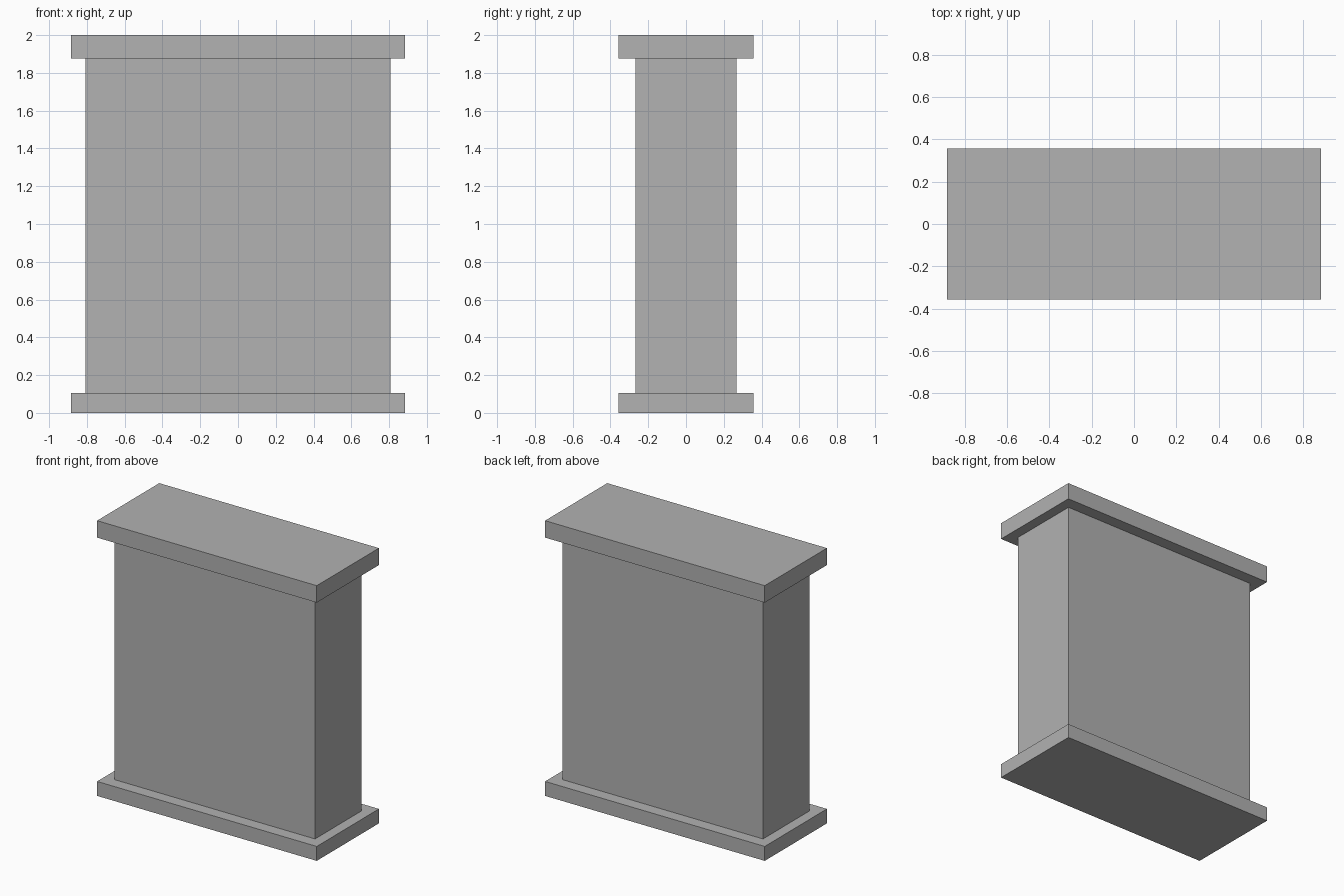
import bpy

if "Cube" in bpy.data.objects:
    bpy.data.objects.remove(bpy.data.objects["Cube"])

grey = bpy.data.materials.new("plain_grey")
grey.diffuse_color = (0.445, 0.445, 0.445, 1.0)
grey.use_nodes = True
grey.node_tree.nodes["Principled BSDF"].inputs["Base Color"].default_value = grey.diffuse_color


def box(name, width, depth, z0, z1):
    """Box centred on x and y, spanning z0 to z1."""
    bpy.ops.mesh.primitive_cube_add(size=1, location=(0, 0, (z0 + z1) / 2))
    ob = bpy.context.object
    ob.name = name
    ob.scale = (width, depth, z1 - z0)
    bpy.ops.object.transform_apply(location=False, rotation=False, scale=True)
    ob.data.materials.append(grey)
    return ob


BASE_TOP, CAP_BOTTOM = 0.105, 1.877

# Bottom slab, wall body and top slab
box("base_slab", 1.766, 0.714, 0.0, BASE_TOP)
box("wall_body", 1.614, 0.536, BASE_TOP, CAP_BOTTOM)
box("cap_slab", 1.766, 0.714, CAP_BOTTOM, 2.0)
